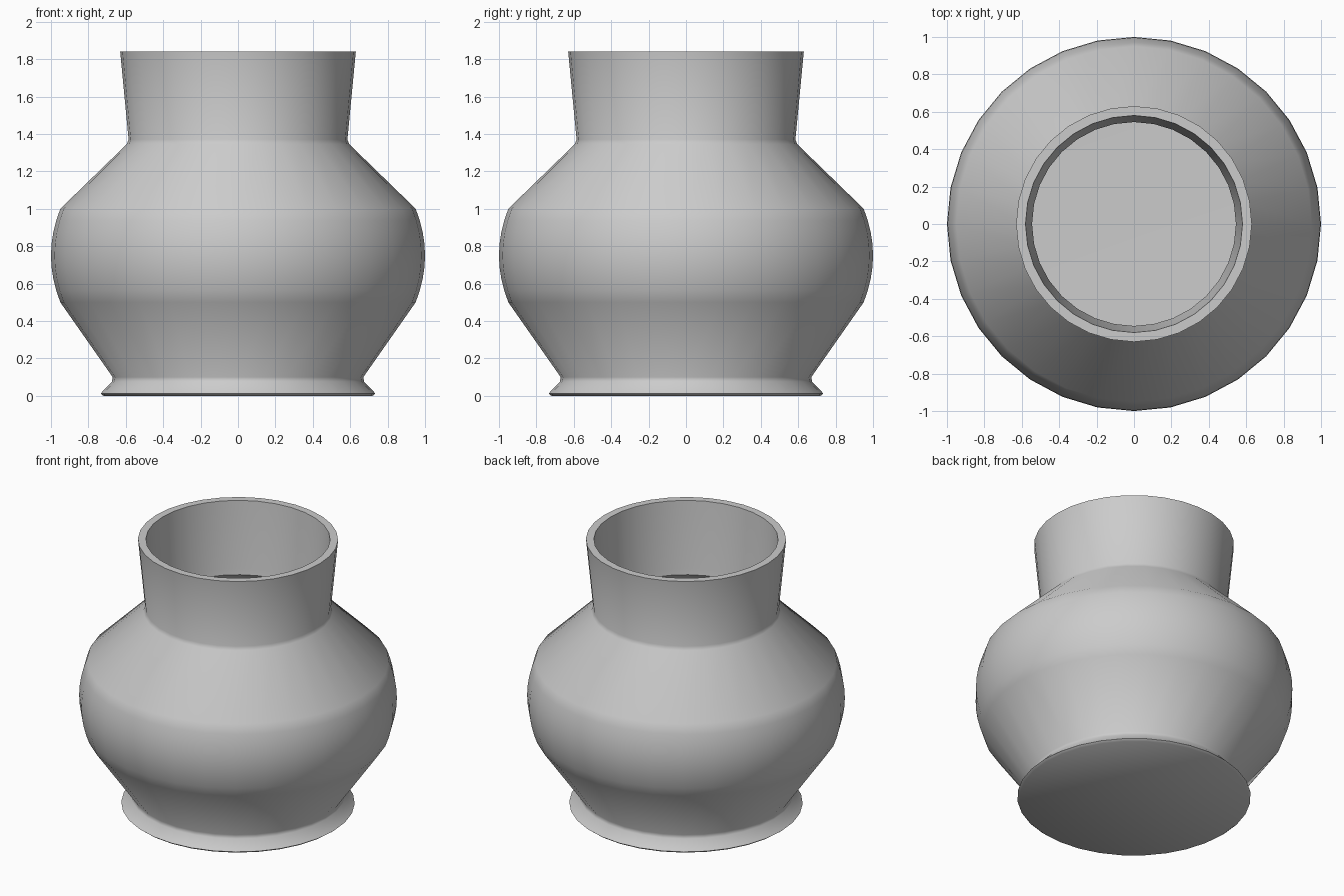
import bpy, bmesh, math

cube = bpy.data.objects.get("Cube")
if cube:
    bpy.data.objects.remove(cube, do_unlink=True)

SIDES = 32

clay = bpy.data.materials.new("pale_grey_clay")
clay.use_nodes = True
clay.diffuse_color = (0.6, 0.6, 0.6, 1)
clay.node_tree.nodes["Principled BSDF"].inputs["Base Color"].default_value = (0.6, 0.6, 0.6, 1)

# Rounded belly between the two straight shoulders
belly = [(0.95 + 0.05 * (1 - t * t), 0.75 + 0.25 * t)
         for t in (-1, -0.75, -0.5, -0.25, 0, 0.25, 0.5, 0.75, 1)]

# Wall profile (radius, height): base, foot ring, belly, neck, rim, inside, floor
outside = [(0, 0), (0.72, 0), (0.735, 0.012), (0.675, 0.075), (0.67, 0.1)] + belly
outside += [(0.595, 1.345), (0.585, 1.37), (0.63, 1.84)]
inside = [(0.58, 1.84), (0.55, 1.38), (0.545, 1.34)]
inside += [(r - 0.05, z) for r, z in reversed(belly)]
inside += [(0.62, 0.11), (0, 0.1)]


def lathe(name, profile):
    bm = bmesh.new()
    verts = [bm.verts.new((r, 0, z)) for r, z in profile]
    edges = [bm.edges.new(pair) for pair in zip(verts, verts[1:])]
    bmesh.ops.spin(bm, geom=verts + edges, cent=(0, 0, 0), axis=(0, 0, 1),
                   angle=math.tau, steps=SIDES, use_merge=True)
    bmesh.ops.remove_doubles(bm, verts=bm.verts, dist=0.0005)
    bmesh.ops.recalc_face_normals(bm, faces=bm.faces)
    mesh = bpy.data.meshes.new(name)
    bm.to_mesh(mesh)
    bm.free()
    obj = bpy.data.objects.new(name, mesh)
    bpy.context.collection.objects.link(obj)
    mesh.materials.append(clay)
    return obj


pot = lathe("pot_body", outside + inside)
bpy.ops.object.select_all(action="DESELECT")
pot.select_set(True)
bpy.context.view_layer.objects.active = pot
bpy.ops.object.shade_smooth_by_angle(angle=math.radians(50))
